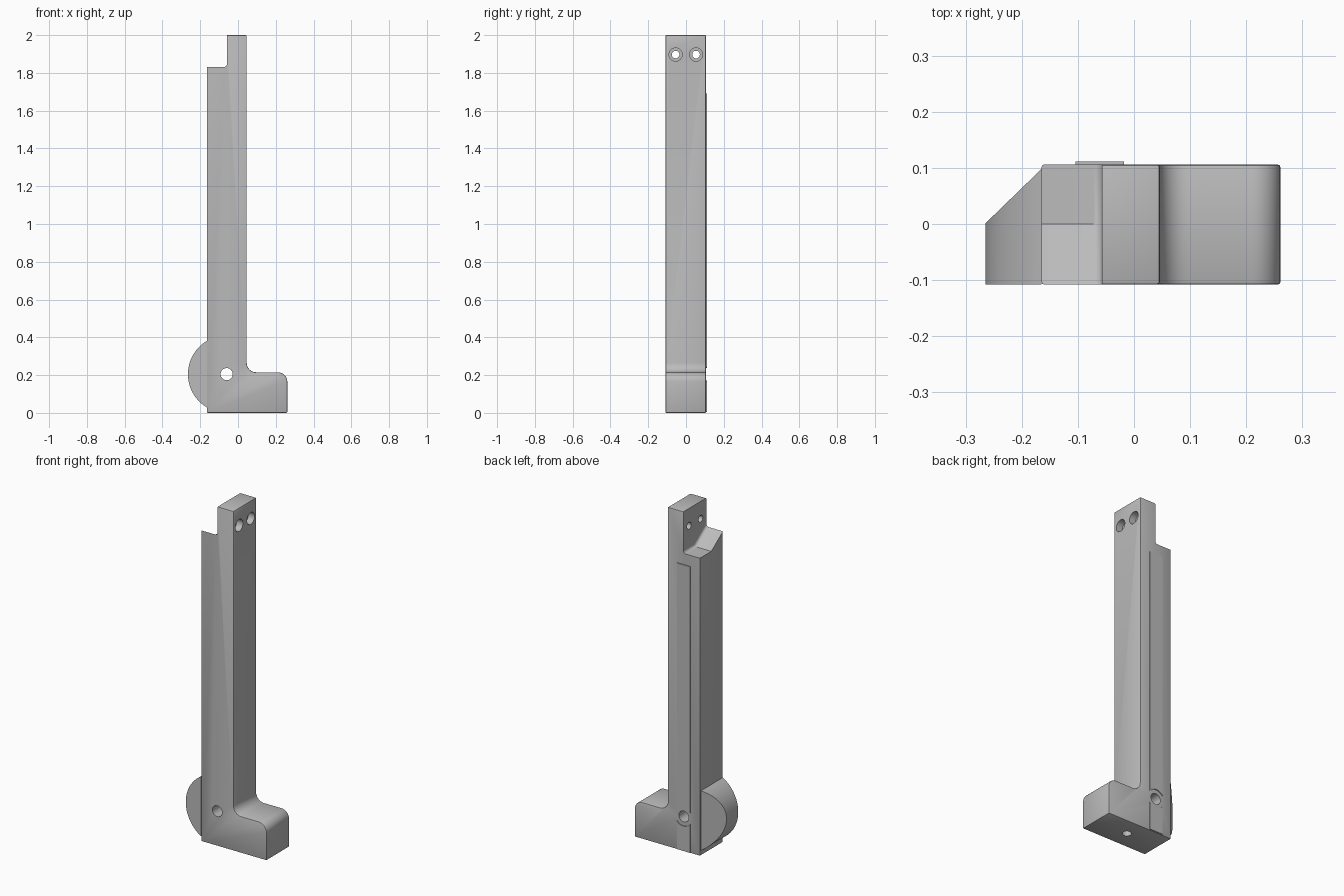
import bpy, bmesh, math
from mathutils import Matrix

if "Cube" in bpy.data.objects:
    bpy.data.objects.remove(bpy.data.objects["Cube"])

FRONT, BACK = -0.108, 0.106
LEFT, RIGHT = -0.165, 0.046
PIVOT_X, PIVOT_Z, PIVOT_R = -0.06, 0.205, 0.205

grey = bpy.data.materials.new("plain grey")
grey.diffuse_color = (0.5, 0.5, 0.5, 1)
grey.use_nodes = True
grey.node_tree.nodes["Principled BSDF"].inputs["Base Color"].default_value = grey.diffuse_color


def finish(name, bm):
    bmesh.ops.recalc_face_normals(bm, faces=bm.faces)
    me = bpy.data.meshes.new(name)
    bm.to_mesh(me)
    bm.free()
    me.materials.append(grey)
    ob = bpy.data.objects.new(name, me)
    bpy.context.collection.objects.link(ob)
    return ob


def prism(name, points, near, far):
    """Extrude 3D points made by near(a, b) to matching points far(a, b)."""
    bm = bmesh.new()
    a = [bm.verts.new(near(*p)) for p in points]
    b = [bm.verts.new(far(*p)) for p in points]
    bm.faces.new(a)
    bm.faces.new(b)
    n = len(points)
    for i in range(n):
        j = (i + 1) % n
        bm.faces.new((a[i], a[j], b[j], b[i]))
    return finish(name, bm)


def arc(cx, cz, r, start, end, steps):
    angles = [math.radians(start + (end - start) * i / steps) for i in range(steps + 1)]
    return [(cx + r * math.cos(t), cz + r * math.sin(t)) for t in angles]


def rod(name, centre, radius, length, axis):
    """Cylinder centred on a point, along x, y or z."""
    turn = {"x": Matrix.Rotation(math.pi / 2, 4, "Y"),
            "y": Matrix.Rotation(math.pi / 2, 4, "X"),
            "z": Matrix.Identity(4)}[axis]
    bm = bmesh.new()
    bmesh.ops.create_cone(bm, cap_ends=True, segments=32, radius1=radius,
                          radius2=radius, depth=length,
                          matrix=Matrix.Translation(centre) @ turn)
    return finish(name, bm)


def activate(ob):
    bpy.ops.object.select_all(action="DESELECT")
    ob.select_set(True)
    bpy.context.view_layer.objects.active = ob


def cut(ob, cutter):
    activate(ob)
    mod = ob.modifiers.new("cut", "BOOLEAN")
    mod.operation, mod.solver, mod.object = "DIFFERENCE", "EXACT", cutter
    bpy.ops.object.modifier_apply(modifier=mod.name)
    bpy.data.objects.remove(cutter)


# Upright bar and foot in one L-shaped profile with rounded corners
profile = [(LEFT, 0), (0.261, 0)]
profile += arc(0.211, 0.165, 0.05, 0, 90, 8)
profile += arc(RIGHT + 0.05, 0.265, 0.05, 270, 180, 8)
profile += [(RIGHT, 2), (LEFT, 2)]
bar = prism("upright_and_foot", profile,
            lambda x, z: (x, FRONT, z), lambda x, z: (x, BACK, z))
activate(bar)
bevel = bar.modifiers.new("edges", "BEVEL")
bevel.width, bevel.segments = 0.005, 2
bevel.limit_method, bevel.angle_limit = "ANGLE", math.radians(50)
bpy.ops.object.modifier_apply(modifier=bevel.name)

# Notch at the top: flat floor behind, rising to the front, rounded inner corner
notch = prism("notch_cutter",
              [(0.2, 1.755), (0.0, 1.755), (FRONT, 1.832), (-0.2, 1.898),
               (-0.2, 2.1), (0.2, 2.1)],
              lambda y, z: (-0.3, y, z), lambda y, z: (-0.057, y, z))
bm = bmesh.new()
bm.from_mesh(notch.data)
inner = [e for e in bm.edges
         if all(v.co.x > -0.1 and v.co.z < 1.95 for v in e.verts)]
bmesh.ops.bevel(bm, geom=inner, offset=0.015, segments=4, profile=0.5, affect="EDGES")
bm.to_mesh(notch.data)
bm.free()
cut(bar, notch)

# Screw holes with counterbores at the top
for y in (-0.055, 0.053):
    cut(bar, rod("screw_cutter", (0, y, 1.897), 0.02, 0.4, "x"))
    cut(bar, rod("counterbore_cutter", (RIGHT, y, 1.897), 0.035, 0.08, "x"))

# Pivot hole and blind hole under the foot
cut(bar, rod("pivot_cutter", (PIVOT_X, 0, PIVOT_Z), 0.032, 0.6, "y"))
cut(bar, rod("foot_hole_cutter", (0.05, 0, 0), 0.025, 0.24, "z"))

# Round lobe beside the pivot, its back sliced at 45 degrees
half = math.degrees(math.acos((PIVOT_X - LEFT) / PIVOT_R))
lobe = prism("pivot_lobe",
             arc(PIVOT_X, PIVOT_Z, PIVOT_R, 180 - half, 180 + half, 32),
             lambda x, z: (x, FRONT, z),
             lambda x, z: (x, (x + 0.265) * 0.97 + 0.001, z))

# Thin raised rail down the back, interrupted round the pivot hole
rail = prism("back_rail",
             [(-0.104, 0.004), (-0.018, 0.004), (-0.018, 1.69), (-0.104, 1.69)],
             lambda x, z: (x, BACK - 0.003, z), lambda x, z: (x, BACK + 0.005, z))
cut(rail, rod("rail_gap_cutter", (PIVOT_X, BACK, PIVOT_Z), 0.055, 0.2, "y"))

for ob in (bar, lobe, rail):
    activate(ob)
    bpy.ops.object.shade_smooth_by_angle(angle=math.radians(30))
